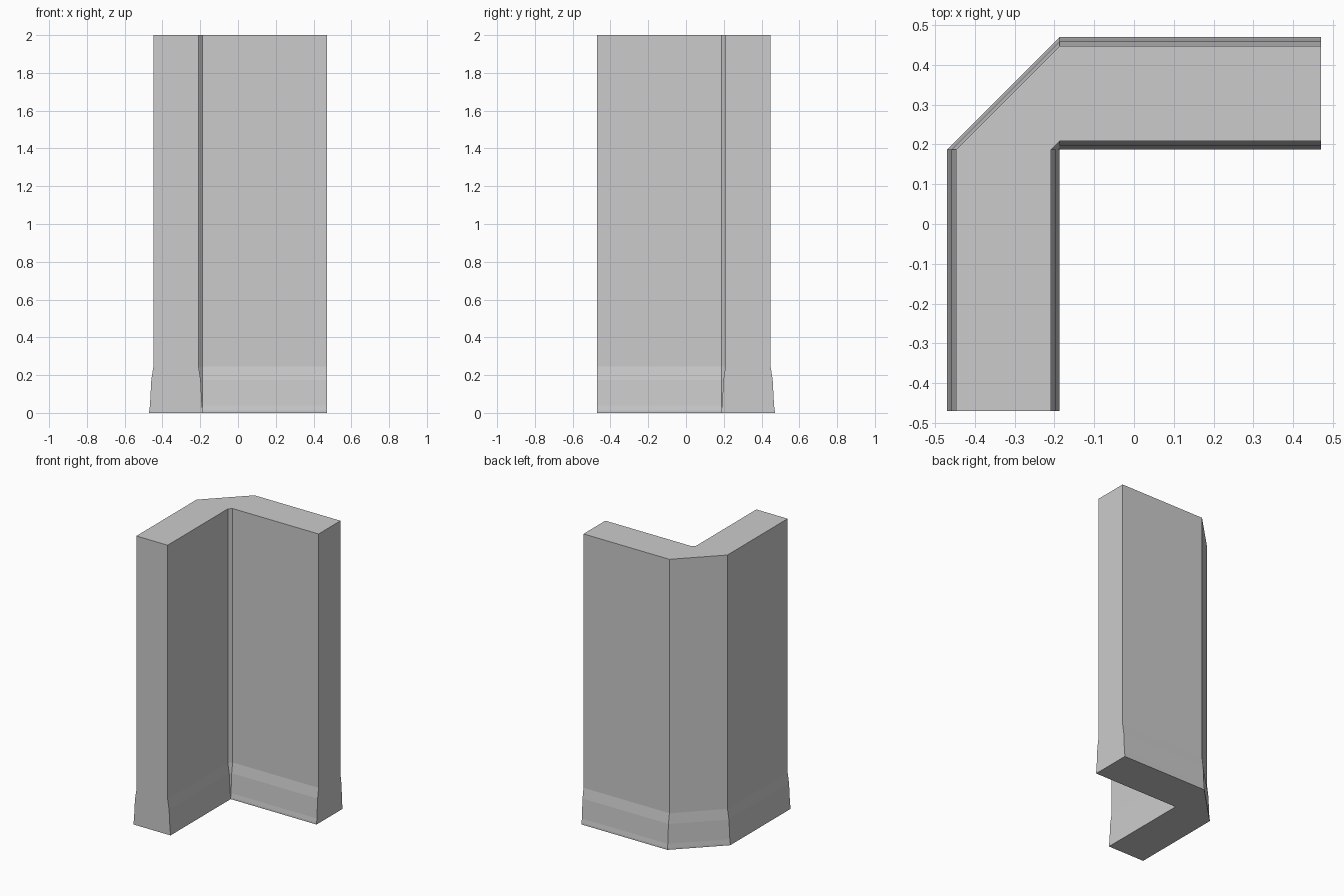
import bpy
import bmesh

if "Cube" in bpy.data.objects:
    bpy.data.objects.remove(bpy.data.objects["Cube"])

OUT, INN = 0.47, 0.187  # outer and inner faces at the base

# wall profile: (height, inset of both faces)
PROFILE = [(0, 0), (0.012, 0), (0.04, 0.004), (0.175, 0.011), (0.245, 0.022), (2, 0.022)]


def plan(d):
    """L-shaped plan outline, mirrored across the corner diagonal."""
    half = [(-INN, OUT - d), (OUT, OUT - d), (OUT, INN + d), (-INN, INN + d)]
    other = [(-y, -x) for x, y in reversed(half)]
    return half + other


bm = bmesh.new()
rings = [[bm.verts.new((x, y, z)) for x, y in plan(d)] for z, d in PROFILE]
n = len(rings[0])

# sides of the wall and its flared foot
for low, high in zip(rings, rings[1:]):
    for i in range(n):
        j = (i + 1) % n
        bm.faces.new((low[i], low[j], high[j], high[i]))

# top and underside
bm.faces.new(rings[-1])
bm.faces.new(rings[0])

# the inner corner bevel closes to a point at the foot
bmesh.ops.remove_doubles(bm, verts=bm.verts, dist=0.0005)
bmesh.ops.triangulate(bm, faces=[f for f in bm.faces if len(f.verts) > 4])
bmesh.ops.recalc_face_normals(bm, faces=bm.faces)

mesh = bpy.data.meshes.new("corner_wall")
bm.to_mesh(mesh)
bm.free()
wall = bpy.data.objects.new("corner_wall", mesh)
bpy.context.collection.objects.link(wall)
